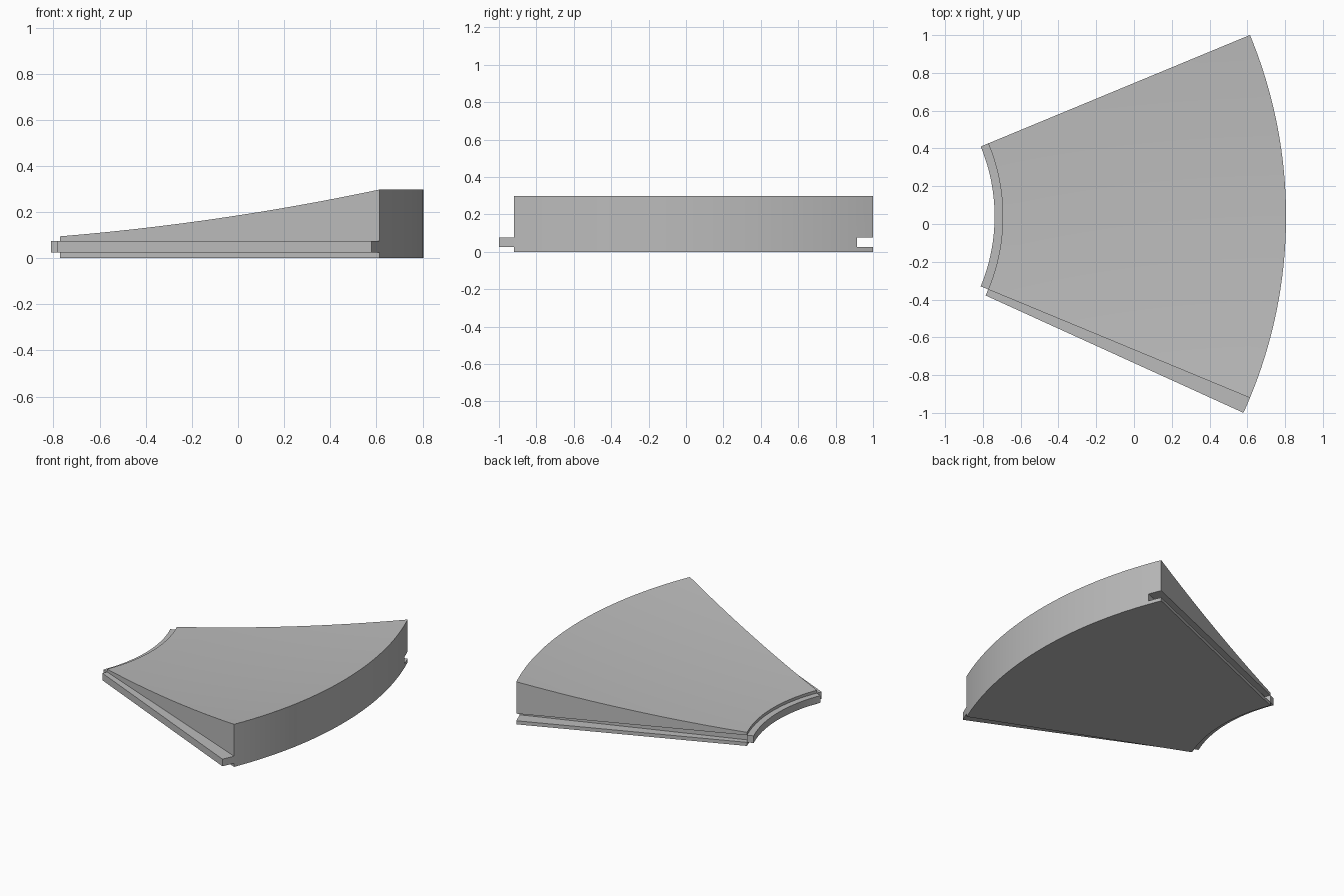
import bpy
import bmesh
import math

cube = bpy.data.objects.get("Cube")
if cube:
    bpy.data.objects.remove(cube, do_unlink=True)

CENTRE = (-1.705, 0.04)          # axis of the ring the wedge belongs to
INNER, OUTER, LIP = 1.01, 2.51, 0.967
JOINT_LOW, JOINT_HIGH = 0.025, 0.075
HALF = 22.5

grey = bpy.data.materials.new("light grey")
grey.use_nodes = True
colour = (0.5, 0.5, 0.5, 1)
grey.diffuse_color = colour
grey.node_tree.nodes["Principled BSDF"].inputs["Base Color"].default_value = colour


def sector(name, profile, start, end, steps):
    """Sweep a closed (radius, height) profile between two angles."""
    bm = bmesh.new()
    rings = []
    for i in range(steps + 1):
        a = math.radians(start + (end - start) * i / steps)
        rings.append([bm.verts.new((CENTRE[0] + r * math.cos(a),
                                    CENTRE[1] + r * math.sin(a), z))
                      for r, z in profile])
    n = len(profile)
    for a, b in zip(rings, rings[1:]):
        for j in range(n):
            k = (j + 1) % n
            bm.faces.new((a[j], a[k], b[k], b[j]))
    bm.faces.new(rings[0])
    bm.faces.new(rings[-1][::-1])
    bmesh.ops.recalc_face_normals(bm, faces=bm.faces)
    mesh = bpy.data.meshes.new(name)
    bm.to_mesh(mesh)
    bm.free()
    mesh.materials.append(grey)
    obj = bpy.data.objects.new(name, mesh)
    bpy.context.collection.objects.link(obj)
    return obj


def bar(inner, outer):
    return [(inner, JOINT_LOW), (outer, JOINT_LOW),
            (outer, JOINT_HIGH), (inner, JOINT_HIGH)]


# Wedge body: flat base, inner lip, gently dished top rising outward
STEPS = 16
top = []
for i in range(STEPS + 1):
    t = i / STEPS
    top.append((OUTER + (INNER - OUTER) * t,
                0.298 - 0.203 * t - 0.09 * t * (1 - t)))
body_profile = [(INNER, 0), (OUTER, 0)] + top + [
    (INNER, JOINT_HIGH), (LIP, JOINT_HIGH), (LIP, JOINT_LOW), (INNER, JOINT_LOW)]
body = sector("wedge_body", body_profile, -HALF, HALF, 48)

# Groove along the back side
cutter = sector("groove_cutter", bar(INNER + 0.001, OUTER + 0.1), 20.4, HALF + 2, 4)
cutter.hide_render = True
cut = body.modifiers.new("groove", 'BOOLEAN')
cut.operation = 'DIFFERENCE'
cut.solver = 'EXACT'
cut.object = cutter
bpy.context.view_layer.objects.active = body
body.select_set(True)
bpy.ops.object.modifier_apply(modifier=cut.name)
bpy.data.objects.remove(cutter, do_unlink=True)

# Matching tongue along the front side
tongue = sector("side_tongue", bar(INNER, OUTER), -24.47, -HALF, 2)

bpy.ops.object.select_all(action='DESELECT')
for obj in (body, tongue):
    obj.select_set(True)
bpy.context.view_layer.objects.active = body
bpy.ops.object.shade_smooth_by_angle(angle=math.radians(20))
